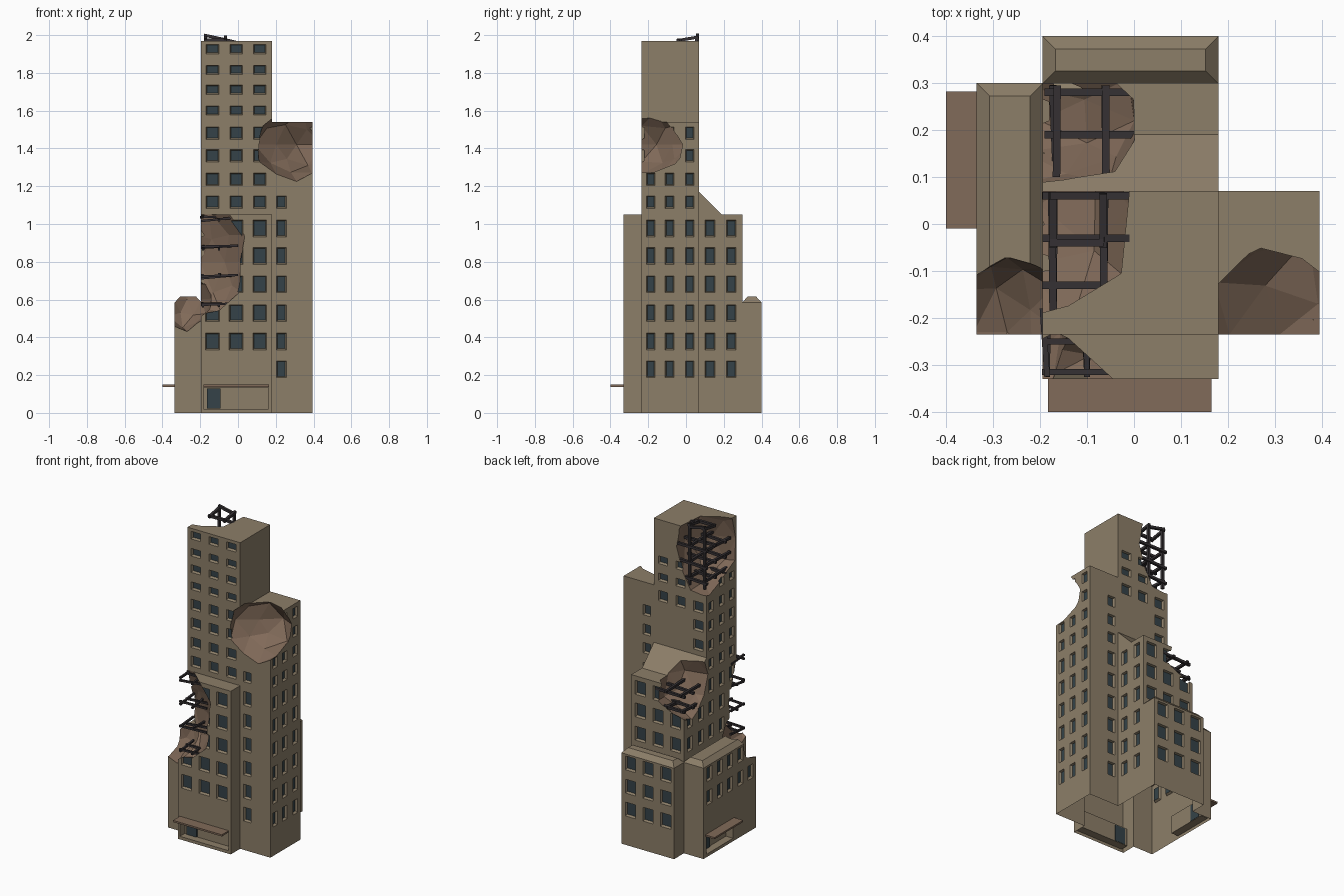
import bpy, bmesh, math, random
from mathutils import Vector

if "Cube" in bpy.data.objects:
    bpy.data.objects.remove(bpy.data.objects["Cube"])
random.seed(11)

def mat(name, c):
    m = bpy.data.materials.new(name)
    m.diffuse_color = (*c, 1)
    m.use_nodes = True
    m.node_tree.nodes["Principled BSDF"].inputs["Base Color"].default_value = m.diffuse_color
    return m
WALL = mat("concrete", (.265, .21, .14))
GLASS = mat("dark_glass", (.035, .055, .065))
RUBBLE = mat("broken_concrete", (.22, .145, .1))
STEEL = mat("dark_steel", (.035, .03, .033))

def finish(name, bm, mats):
    bmesh.ops.recalc_face_normals(bm, faces=bm.faces)
    me = bpy.data.meshes.new(name)
    bm.to_mesh(me)
    bm.free()
    for m in mats:
        me.materials.append(m)
    ob = bpy.data.objects.new(name, me)
    bpy.context.collection.objects.link(ob)
    return ob

def hexa(bm, lo, hi, mi=0):
    """Solid between two quads; mi is the material of the second quad."""
    a = [bm.verts.new(p) for p in lo]
    b = [bm.verts.new(p) for p in hi]
    bm.faces.new(a)
    bm.faces.new(b).material_index = mi
    for i in range(4):
        j = (i + 1) % 4
        bm.faces.new((a[i], a[j], b[j], b[i]))

def rect(x0, x1, y0, y1, z):
    return [(x0, y0, z), (x1, y0, z), (x1, y1, z), (x0, y1, z)]

SHELL = [WALL, GLASS, RUBBLE]

def block(name, x0, x1, y0, y1, z0, z1, inset=0, mats=SHELL):
    bm = bmesh.new()
    i = inset
    hexa(bm, rect(x0, x1, y0, y1, z0), rect(x0 + i, x1 - i, y0 + i, y1 - i, z1))
    return finish(name, bm, mats)

def boolean(ob, other, op):
    m = ob.modifiers.new(op, 'BOOLEAN')
    m.object, m.operation, m.solver = other, op, 'EXACT'
    bpy.context.view_layer.objects.active = ob
    bpy.ops.object.modifier_apply(modifier=m.name)
    bpy.data.objects.remove(other)

# massing: tower with wings and setbacks
shell = block("building_shell", -.195, .18, -.235, .07, 0, 1.97)
masses = [block("front_block", -.195, .18, -.33, -.1, 0, 1.05),
          block("right_wing", .05, .395, -.235, .07, 0, 1.54)]
bm = bmesh.new()
prof = [(0, 0), (.3, 0), (.3, 1.05), (.19, 1.05), (.07, 1.17), (0, 1.17)]
f = bm.faces.new([bm.verts.new((-.195, y, z)) for y, z in prof])
ext = bmesh.ops.extrude_face_region(bm, geom=[f])
bmesh.ops.translate(bm, vec=(.375, 0, 0), verts=[v for v in ext["geom"] if isinstance(v, bmesh.types.BMVert)])
masses.append(finish("back_block", bm, SHELL))
masses += [block("left_wing", -.335, -.15, -.235, .3, 0, .585),
           block("back_annex", -.195, .18, .25, .4, 0, .585),
           block("left_roof", -.335, -.193, -.235, .3, .585, .615, .028),
           block("back_roof", -.195, .18, .298, .4, .585, .615, .028)]
for m in masses:
    boolean(shell, m, 'UNION')

# windows: recesses with a glass back, on faces given by side and plane
SIDES = {'F': ((1, 0, 0), (0, -1, 0)), 'B': ((1, 0, 0), (0, 1, 0)),
         'R': ((0, 1, 0), (1, 0, 0)), 'L': ((0, 1, 0), (-1, 0, 0))}
wb = bmesh.new()

def recess(side, plane, u, z, w, h, depth=.014, t=.005, mi=1):
    U, N = map(Vector, SIDES[side])
    base = N * (plane * (N.x + N.y))
    def quad(w, h, d, dz):
        return [base + U * (u + a * w / 2) + N * d + Vector((0, 0, z + dz + b * h / 2))
                for a, b in ((-1, -1), (1, -1), (1, 1), (-1, 1))]
    hexa(wb, quad(w + t, h + t, t, 0), quad(w - 2 * t, h - 2 * t, -depth, t / 2), mi)

LOW = [.975, .83, .68, .527, .377, .23]
TOP = [1.925, 1.815, 1.71, 1.6]
MID = [1.48, 1.36, 1.235, 1.115]
C3, S3, S2 = [-.135, -.01, .115], [-.187, -.087, .02], [.127, .24]

def grid(side, plane, us, zs, w):
    for u in us:
        for z in zs:
            recess(side, plane, u, z, w, .048 if z > 1.59 else .065 if z > 1 else .088)

grid('F', -.235, C3, TOP + MID, .066)
grid('F', -.33, C3, LOW[:5], .072)
grid('F', -.235, [.23], MID[3:] + LOW, .05)
grid('R', .395, S3, MID + LOW, .045)
grid('R', .18, S2, LOW, .05)
grid('B', .07, C3, TOP[2:] + MID[:1], .066)
grid('B', .07, C3[:1], MID[1:3], .066)
grid('B', .07, [.23], MID[1:] + LOW, .05)
grid('B', .3, C3, LOW[:3], .072)
grid('B', .4, C3, LOW[3:], .072)
grid('L', -.195, S3, TOP[3:] + MID + LOW[:3], .045)
grid('L', -.195, S2, LOW[:3], .05)
grid('L', -.335, [-.18, -.075, .03, .135, .24], LOW[3:5], .05)
# entrance recesses
recess('F', -.33, -.01, .077, .345, .115, .05, 0, 0)
recess('L', -.335, .135, .077, .27, .115, .05, 0, 0)
boolean(shell, finish("window_cutter", wb, SHELL), 'DIFFERENCE')

# blast damage: jagged low-poly bites
def bite(c, r, jitter=.13):
    bm = bmesh.new()
    bmesh.ops.create_icosphere(bm, subdivisions=2, radius=1)
    for v in bm.verts:
        k = 1 + random.uniform(-jitter, jitter)
        v.co = [c[i] + v.co[i] * k * r[i] for i in range(3)]
    for f in bm.faces:
        f.material_index = 2
    boolean(shell, finish("damage_cutter", bm, SHELL), 'DIFFERENCE')

bite((-.2, .04, 1.83), (.25, .29, .27))
bite((-.2, -.335, .8), (.24, .17, .29))
bite((-.2, .22, 1.06), (.23, .15, .25))
bite((.31, -.235, 1.42), (.21, .23, .19))
bite((-.27, -.23, .6), (.13, .17, .16))

# open underside
bm = bmesh.new()
bm.from_mesh(shell.data)
bmesh.ops.delete(bm, geom=[f for f in bm.faces if all(abs(v.co.z) < 1e-4 for v in f.verts)], context='FACES_ONLY')
bm.to_mesh(shell.data)
bm.free()

# exposed steel frames
def beam(bm, p, q, s=.016):
    p, q = Vector(p), Vector(q)
    d = (q - p).normalized()
    a = d.cross(Vector((0, 0, 1)) if abs(d.z) < .8 else Vector((1, 0, 0))).normalized() * s / 2
    b = d.cross(a)
    hexa(bm, *[[e + i * a + j * b for i, j in ((-1, -1), (1, -1), (1, 1), (-1, 1))] for e in (p, q)])

def frame(name, xs, ys, zs, xr, yr, s=.016):
    bm = bmesh.new()
    def sag():
        return random.uniform(-.02, .008)
    for z in zs:
        for x in xs:
            beam(bm, (x, yr[0], z + sag()), (x + sag() / 2, yr[1], z), s)
        for y in ys:
            beam(bm, (xr[0], y, z + sag()), (xr[1], y, z), s)
    return bm, name

bm, n = frame("tower_frame", [-.172, -.065], [.06, -.03, -.13], [1.65, 1.75, 1.85], (-.195, .03), (-.2, .065))
for y in (.06, -.04):
    beam(bm, (-.18, y, 1.985 + y / 4), (-.065, y, 1.975))
for x in (-.172, -.065):
    beam(bm, (x, -.05, 1.97), (x, .065, 1.99))
    beam(bm, (x, .055, 1.6), (x, .055, 1.985))
beam(bm, (-.065, -.03, 1.975), (.04, -.03, 1.95))
finish(n, bm, [STEEL])
bm, n = frame("front_frame", [-.185, -.1], [-.315, -.25], [.58, .73, .885, 1.035], (-.195, .0), (-.325, -.18), .012)
finish(n, bm, [STEEL])
bm, n = frame("back_frame", [-.165, -.06], [.19, .28], [.9, 1.0], (-.19, .02), (.1, .295))
finish(n, bm, [STEEL])

# entrance canopies and doors
block("front_canopy", -.183, .165, -.4, -.33, .138, .149, mats=[RUBBLE])
block("left_canopy", -.4, -.335, -.01, .282, .138, .149, mats=[RUBBLE])
block("front_door", -.165, -.092, -.29, -.278, .022, .128, mats=[GLASS])
block("left_door", -.295, -.283, .175, .25, .022, .128, mats=[GLASS])
